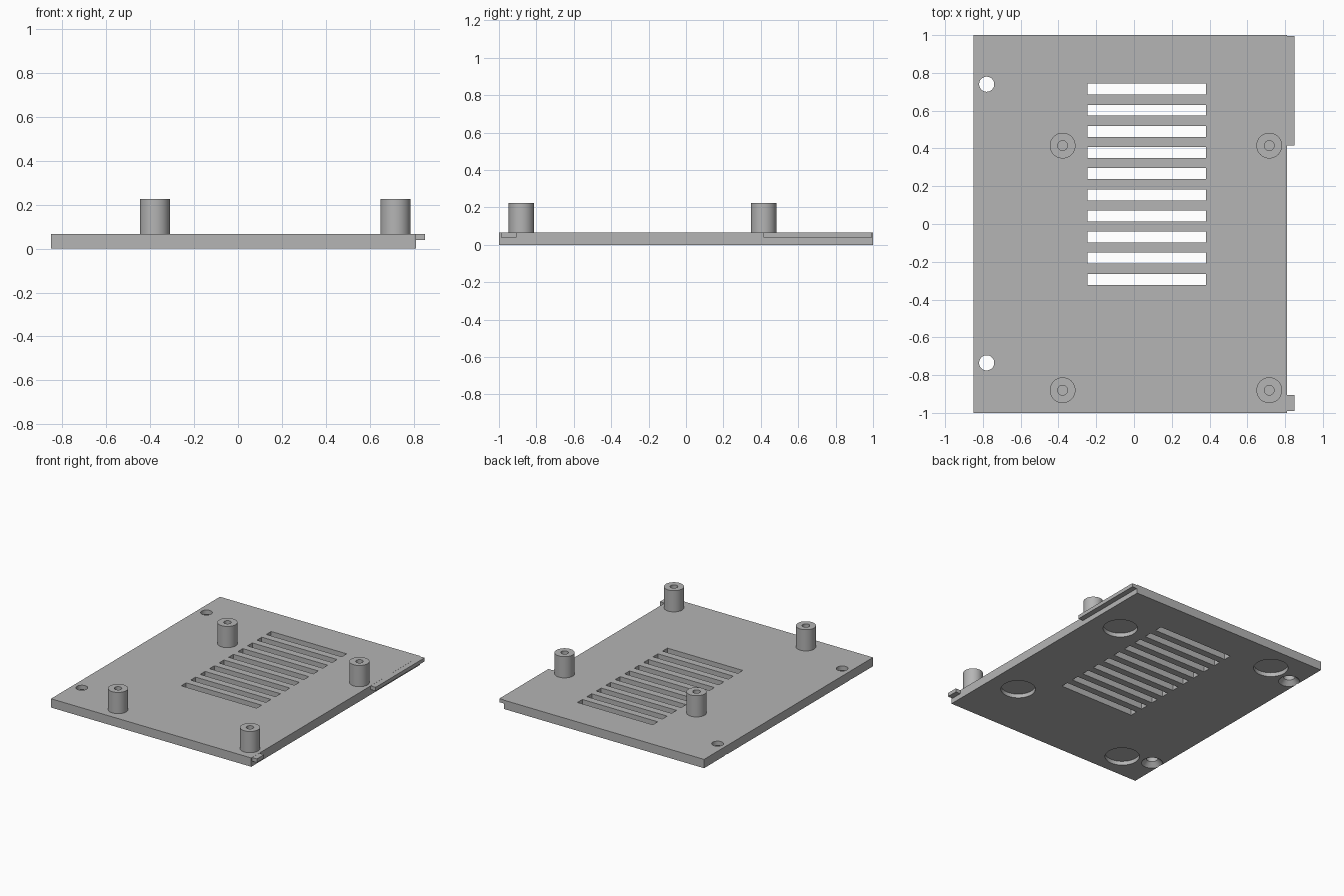
import bpy
import bmesh
import math
from mathutils import Matrix, Vector

if "Cube" in bpy.data.objects:
    bpy.data.objects.remove(bpy.data.objects["Cube"])

THICK = 0.066          # plate thickness
BOSS_TOP = 0.225

grey = bpy.data.materials.new("light_grey_plastic")
grey.use_nodes = True
colour = (0.46, 0.46, 0.46, 1)
grey.diffuse_color = colour
grey.node_tree.nodes["Principled BSDF"].inputs["Base Color"].default_value = colour


def add_box(bm, low, high):
    low, high = Vector(low), Vector(high)
    size = high - low
    matrix = Matrix.Translation((low + high) / 2) @ Matrix.Diagonal((*size, 1))
    bmesh.ops.create_cube(bm, size=1, matrix=matrix)


def add_lathe(bm, profile, centre, steps=64):
    """Spin a list of (radius, height) points around a vertical axis."""
    x, y = centre
    verts = [bm.verts.new((x + r, y, z)) for r, z in profile]
    edges = [bm.edges.new(pair) for pair in zip(verts, verts[1:])]
    bmesh.ops.spin(bm, geom=verts + edges, cent=(x, y, 0), axis=(0, 0, 1),
                   angle=math.tau, steps=steps, use_merge=True)


def finish(name, bm):
    bmesh.ops.remove_doubles(bm, verts=bm.verts, dist=1e-5)
    bmesh.ops.recalc_face_normals(bm, faces=bm.faces)
    mesh = bpy.data.meshes.new(name)
    bm.to_mesh(mesh)
    bm.free()
    mesh.materials.append(grey)
    obj = bpy.data.objects.new(name, mesh)
    bpy.context.collection.objects.link(obj)
    return obj


def smooth(obj):
    bpy.ops.object.select_all(action="DESELECT")
    obj.select_set(True)
    bpy.context.view_layer.objects.active = obj
    bpy.ops.object.shade_smooth_by_angle(angle=math.radians(30))


# Base plate
bm = bmesh.new()
add_box(bm, (-0.85, -1, 0), (0.81, 1, THICK))
plate = finish("base_plate", bm)

# Cutters: vent slots, countersunk screw holes, foot recesses
bm = bmesh.new()
for i in range(10):
    y = 0.714 - i * 0.1119
    add_box(bm, (-0.245, y - 0.029, -0.1), (0.38, y + 0.029, 0.2))
for y in (0.74, -0.735):
    add_lathe(bm, [(0, -0.02), (0.073, -0.02), (0.073, 0), (0.04, 0.033),
                   (0.04, 0.1), (0, 0.1)], (-0.78, y))
for x, y in ((0.585, 0.55), (-0.565, 0.8)):
    for side in (1, -1):
        add_lathe(bm, [(0, -0.02), (0.119, -0.02), (0.119, 0.03), (0, 0.03)],
                  (x, y * side))
cutter = finish("hole_cutter", bm)
cutter.hide_render = True

cut = plate.modifiers.new("holes", "BOOLEAN")
cut.operation = "DIFFERENCE"
cut.solver = "EXACT"
cut.object = cutter
bpy.context.view_layer.objects.active = plate
bpy.ops.object.modifier_apply(modifier=cut.name)
bpy.data.objects.remove(cutter)
smooth(plate)

# Locating lips along the left edge
for name, y0, y1 in (("rear_lip", 0.415, 0.995), ("front_lip", -0.99, -0.905)):
    bm = bmesh.new()
    add_box(bm, (0.805, y0, 0.038), (0.85, y1, THICK - 0.0005))
    finish(name, bm)

# Hollow mounting bosses
for x, side in ((-0.378, "right"), (0.716, "left")):
    for y, end in ((-0.88, "front"), (0.415, "rear")):
        bm = bmesh.new()
        add_lathe(bm, [(0.068, THICK - 0.005), (0.068, BOSS_TOP),
                       (0.026, BOSS_TOP), (0.026, THICK - 0.005)], (x, y))
        smooth(finish(f"{end}_{side}_boss", bm))
